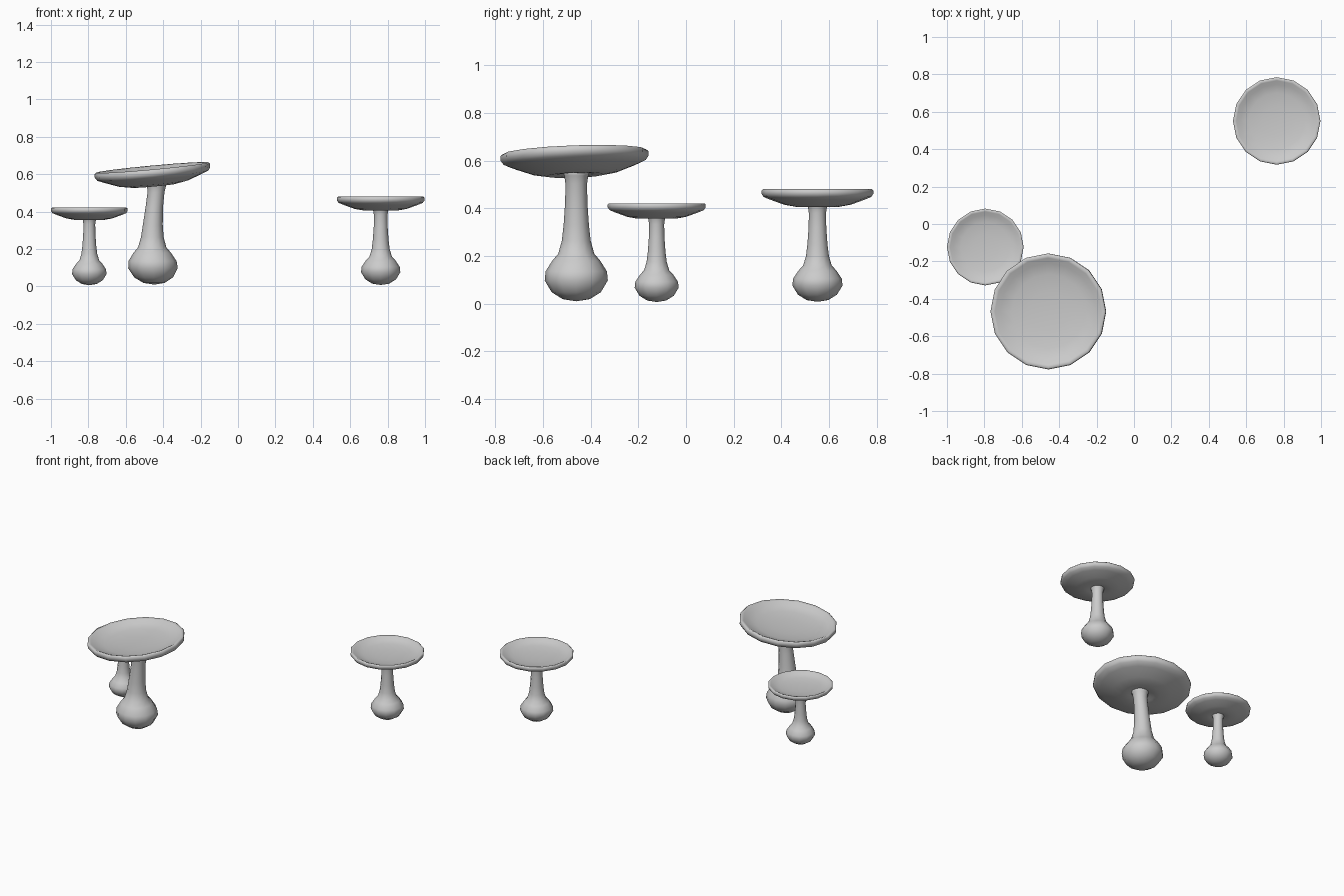
import bpy, bmesh
from math import cos, sin, pi, radians
from mathutils import Vector, Euler

if "Cube" in bpy.data.objects:
    bpy.data.objects.remove(bpy.data.objects["Cube"])

# (radius, height) profiles for a mushroom whose cap radius is 0.234
STEM = [(0, .008), (.045, .015), (.082, .038), (.105, .076), (.102, .105),
        (.08, .138), (.06, .16), (.048, .2), (.042, .25), (.037, .32),
        (.036, .38), (.04, .405), (.05, .43)]
CAP = [(0, .418), (.04, .414), (.06, .408), (.09, .406), (.14, .415),
       (.198, .436), (.225, .447), (.234, .46), (.234, .475), (.228, .48),
       (.216, .476), (.195, .464), (.15, .454), (.08, .448), (0, .446)]


def lathe(name, profile, sides, place):
    """Spin a profile; place() maps each local point to the world."""
    bm = bmesh.new()
    rings = []
    for r, z in profile:
        n = 1 if r == 0 else sides
        rings.append([bm.verts.new(place(Vector((r * cos(2 * pi * i / sides),
                                                 r * sin(2 * pi * i / sides), z))))
                      for i in range(n)])
    for a, b in zip(rings, rings[1:]):
        for i in range(sides):
            j = (i + 1) % sides
            if len(a) == 1:
                bm.faces.new((a[0], b[j], b[i]))
            elif len(b) == 1:
                bm.faces.new((a[i], a[j], b[0]))
            else:
                bm.faces.new((a[i], a[j], b[j], b[i]))
    if len(rings[-1]) > 1:
        bm.faces.new(rings[-1])
    bmesh.ops.recalc_face_normals(bm, faces=bm.faces)
    for f in bm.faces:
        f.smooth = True
    mesh = bpy.data.meshes.new(name)
    bm.to_mesh(mesh)
    bm.free()
    obj = bpy.data.objects.new(name, mesh)
    bpy.context.collection.objects.link(obj)


def mushroom(name, pos, cap_scale, stem_scale, tilt=(0, 0), bend=0, cap_shift=(0, 0)):
    rot = Euler((radians(tilt[0]), radians(tilt[1]), 0)).to_matrix()
    base = Vector((pos[0], pos[1], 0))

    # stem sways slightly to one side, then back towards the cap
    def place_stem(p):
        t = p.z / .43
        dx = bend * (-sin(pi * min(1, t * 1.1)) + .9 * t * t)
        height = cap_scale if t > .5 else stem_scale + (cap_scale - stem_scale) * t * 2
        return base + Vector((p.x * stem_scale + dx, p.y * stem_scale, p.z * height))

    # cap tilts about the middle of its rim
    def place_cap(p):
        mid = Vector((0, 0, .46))
        return (base + Vector((*cap_shift, mid.z * cap_scale))
                + rot @ ((p - mid) * cap_scale))

    lathe(name + "_stem", STEM, 12, place_stem)
    lathe(name + "_cap", CAP, 16, place_cap)


mushroom("small_mushroom", (-.795, -.123), .877, .877)
mushroom("medium_mushroom", (.763, .551), 1, 1)
mushroom("large_mushroom", (-.447, -.46), 1.325, 1.26,
         tilt=(2, -5.3), bend=.014, cap_shift=(-.01, -.007))
